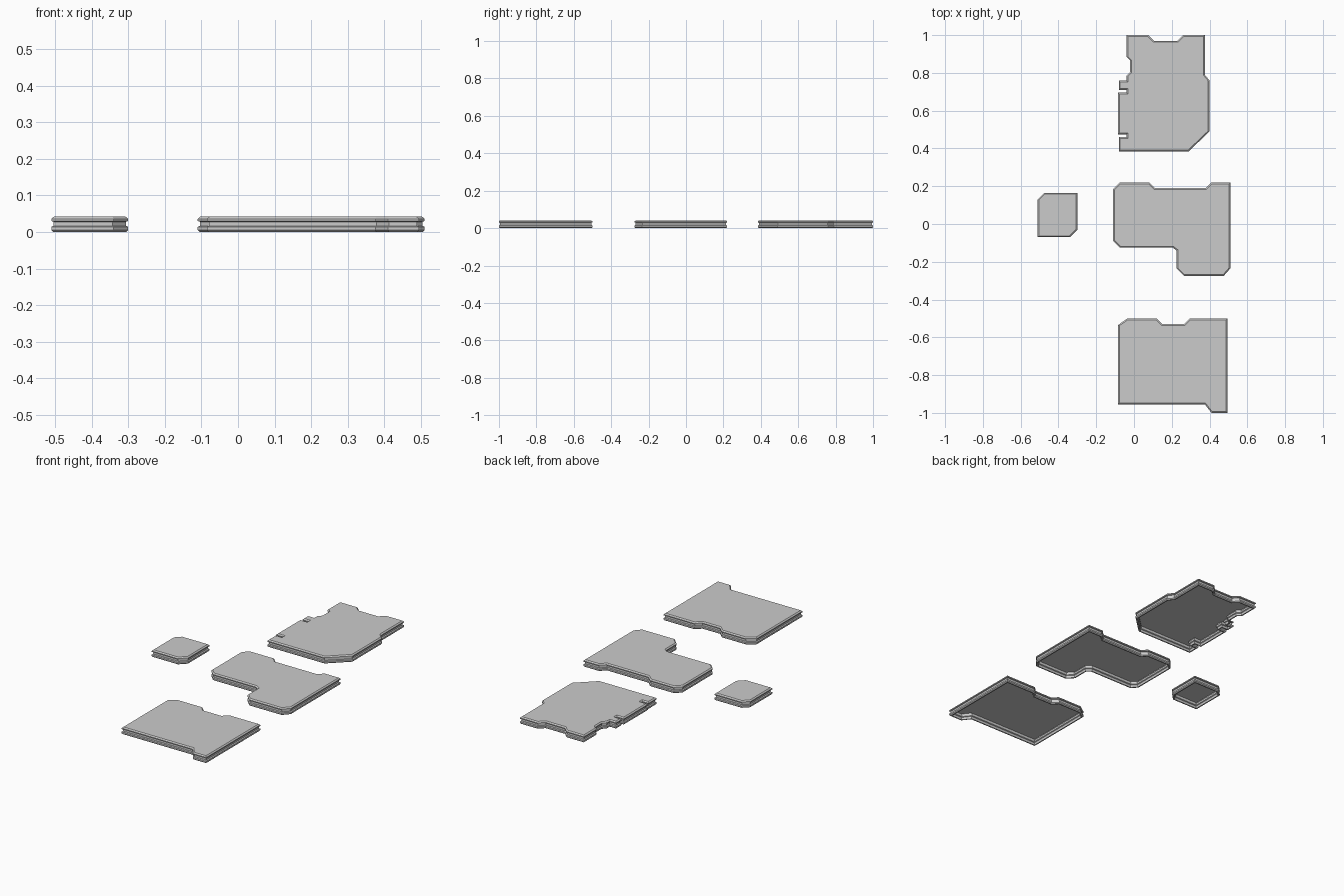
import bpy, bmesh
from mathutils import Vector

cube = bpy.data.objects.get("Cube")
if cube:
    bpy.data.objects.remove(cube, do_unlink=True)

grey = bpy.data.materials.new("light_grey")
grey.use_nodes = True
COLOUR = (0.6, 0.6, 0.6, 1)
grey.diffuse_color = COLOUR
grey.node_tree.nodes["Principled BSDF"].inputs["Base Color"].default_value = COLOUR

# Wall section as (inset, height): grooved outside, bottom rim, ridged inside
SECTION = [(.007, .042), (0, .036), (0, .03), (.006, .028), (.006, .017),
           (0, .014), (0, .005), (.005, 0), (.012, 0), (.012, .014),
           (.017, .017), (.017, .028), (.012, .03), (.012, .036)]


def inset(points, d):
    """Move every edge of a clockwise outline inwards by d."""
    result = []
    for i, p in enumerate(points):
        a = (p - points[i - 1]).normalized()
        b = (points[(i + 1) % len(points)] - p).normalized()
        na, nb = Vector((a.y, -a.x)), Vector((b.y, -b.x))
        result.append(p + (na + nb) * d / (1 + na.dot(nb)))
    return result


def panel(name, outline):
    points = [Vector(p) for p in outline]
    bm = bmesh.new()
    rings = [[bm.verts.new((q.x, q.y, z)) for q in inset(points, d)]
             for d, z in SECTION]
    n = len(points)
    for upper, lower in zip(rings, rings[1:]):
        for i in range(n):
            j = (i + 1) % n
            bm.faces.new((upper[i], upper[j], lower[j], lower[i]))
    # Top skin and hollow underside
    bm.faces.new(rings[0])
    bm.faces.new(rings[-1])
    bmesh.ops.triangulate(bm, faces=[f for f in bm.faces if len(f.verts) > 4])
    bmesh.ops.recalc_face_normals(bm, faces=bm.faces[:])
    mesh = bpy.data.meshes.new(name)
    bm.to_mesh(mesh)
    bm.free()
    mesh.materials.append(grey)
    obj = bpy.data.objects.new(name, mesh)
    bpy.context.collection.objects.link(obj)


# Outlines run clockwise seen from above
panel("rear_panel", [
    (-.04, 1), (.075, 1), (.105, .97), (.23, .97), (.26, 1), (.375, 1),
    (.375, .79), (.4, .76), (.4, .49), (.29, .385), (-.08, .385),
    (-.08, .46), (-.04, .46), (-.04, .475), (-.085, .475),
    (-.085, .695), (-.04, .695), (-.04, .71), (-.08, .71), (-.08, .76),
    (-.04, .76), (-.04, .785), (-.02, .805), (-.02, .865), (-.04, .885)])

panel("middle_panel", [
    (-.11, .185), (-.075, .22), (.08, .22), (.11, .19), (.38, .19),
    (.41, .22), (.51, .22), (.51, -.235), (.475, -.275), (.265, -.275),
    (.225, -.235), (.225, -.14), (.205, -.125), (-.075, -.125), (-.11, -.09)])

panel("front_panel", [
    (-.085, -.535), (-.035, -.5), (.12, -.5), (.15, -.53), (.265, -.53),
    (.295, -.5), (.495, -.5), (.495, -1), (.41, -1), (.375, -.955),
    (-.085, -.955)])

panel("small_panel", [
    (-.51, .13), (-.475, .165), (-.3, .165), (-.3, -.03), (-.34, -.07),
    (-.51, -.07)])
